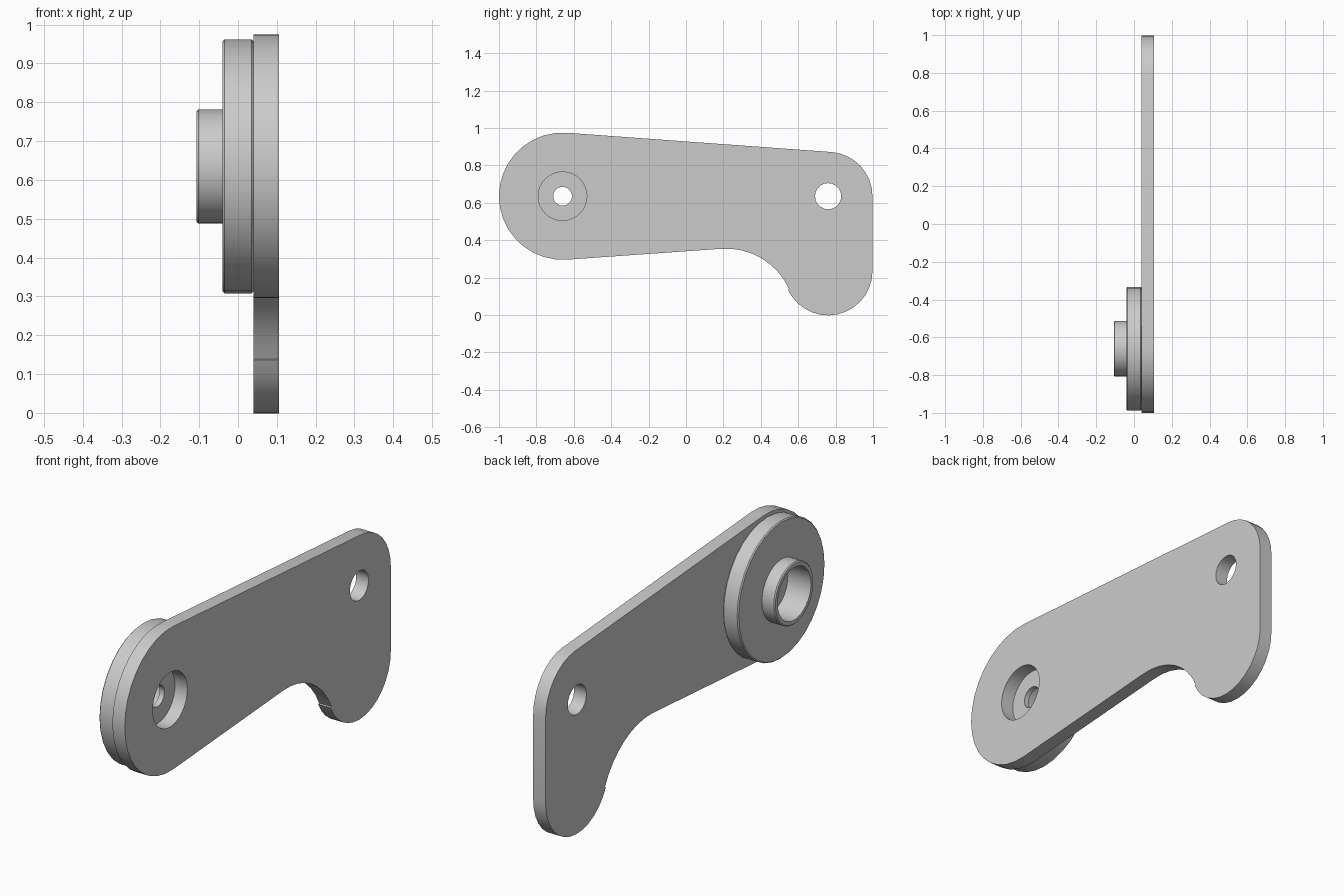
import bpy, bmesh
from math import sin, cos, radians, pi
from mathutils import Vector

cube = bpy.data.objects.get("Cube")
if cube:
    bpy.data.objects.remove(cube, do_unlink=True)

grey = bpy.data.materials.new("plain_grey")
grey.use_nodes = True
colour = (0.6, 0.6, 0.6, 1)
grey.diffuse_color = colour
grey.node_tree.nodes["Principled BSDF"].inputs["Base Color"].default_value = colour

PIVOT = (-0.66, 0.635)   # y, z of the hub axis
PIN = (0.76, 0.635)      # y, z of the small hole
FOOT = (0.76, 0.235)


def finish(bm, name):
    bmesh.ops.recalc_face_normals(bm, faces=bm.faces)
    mesh = bpy.data.meshes.new(name)
    bm.to_mesh(mesh)
    bm.free()
    obj = bpy.data.objects.new(name, mesh)
    bpy.context.collection.objects.link(obj)
    mesh.materials.append(grey)
    bpy.ops.object.select_all(action='DESELECT')
    obj.select_set(True)
    bpy.context.view_layer.objects.active = obj
    bpy.ops.object.shade_smooth_by_angle(angle=radians(30))
    return obj


def arc(centre, radius, start, end, steps):
    angles = [radians(start + (end - start) * i / steps) for i in range(steps + 1)]
    return [(centre[0] + radius * cos(a), centre[1] + radius * sin(a)) for a in angles]


def circle(centre, radius, steps):
    return arc(centre, radius, 0, 360, steps)[:-1]


def plate(name, loops, x0, x1):
    bm = bmesh.new()
    edges = []
    for loop in loops:
        verts = [bm.verts.new((x0, y, z)) for y, z in loop]
        edges += [bm.edges.new((v, verts[i - 1])) for i, v in enumerate(verts)]
    bmesh.ops.triangle_fill(bm, edges=edges, use_beauty=True, normal=(1, 0, 0))
    moved = bmesh.ops.extrude_face_region(bm, geom=bm.faces[:], use_keep_orig=True)
    verts = [g for g in moved["geom"] if isinstance(g, bmesh.types.BMVert)]
    bmesh.ops.translate(bm, verts=verts, vec=(x1 - x0, 0, 0))
    return finish(bm, name)


def lathe(name, profile, centre, steps):
    # closed (x, radius) profile turned about an axis along x
    bm = bmesh.new()
    rings = [[bm.verts.new((x, centre[0] + r * cos(2 * pi * i / steps),
                            centre[1] + r * sin(2 * pi * i / steps)))
              for i in range(steps)] for x, r in profile]
    for k, ring in enumerate(rings):
        last = rings[k - 1]
        for i in range(steps):
            bm.faces.new((last[i - 1], last[i], ring[i], ring[i - 1]))
    return finish(bm, name)


# Arm plate: round hub end, rounded corner, foot and concave underside
outline = (arc(PIVOT, 0.34, 85.8, 274.2, 18)
           + arc((0.215, -0.015), 0.37, 94.2, 24.6, 8)
           + arc(FOOT, 0.237, 204.6, 360, 14)
           + arc(PIN, 0.237, 0, 85.8, 8))
plate("arm_plate", [outline, circle(PIVOT, 0.13, 32), circle(PIN, 0.07, 20)], 0.04, 0.105)

# Hub: chamfered disc with a bored collar and a thin web with a screw hole
C = 0.005
lathe("hub", [(0.04, 0.05), (0.04, 0.327 - C), (0.04 - C, 0.327),
              (-0.04 + C, 0.327), (-0.04, 0.327 - C), (-0.04, 0.147),
              (-0.107 + C, 0.147), (-0.107, 0.147 - C), (-0.107, 0.125),
              (0.015, 0.125), (0.015, 0.05)], PIVOT, 32)
